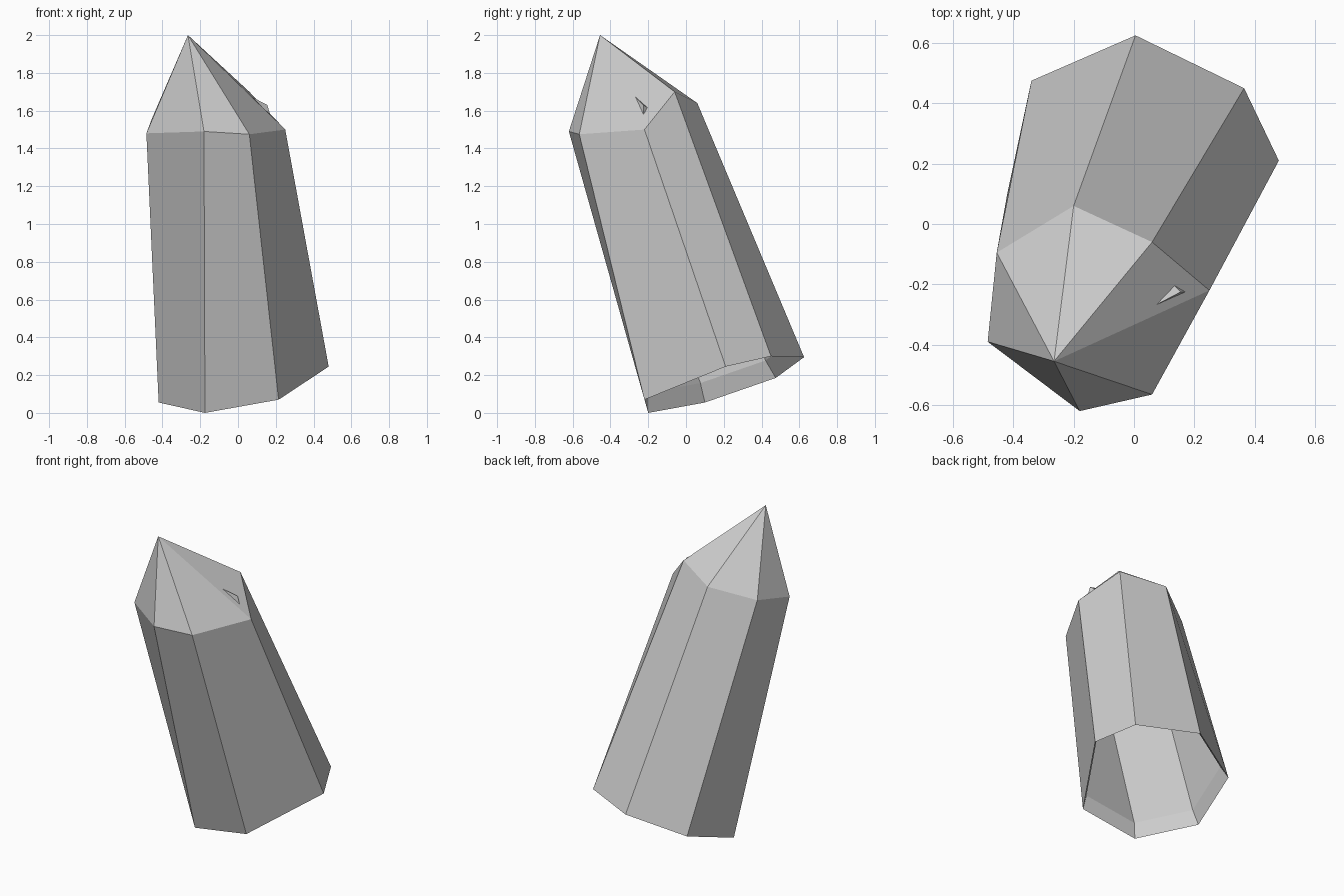
import bpy
import bmesh
from mathutils import Vector

cube = bpy.data.objects.get("Cube")
if cube:
    bpy.data.objects.remove(cube, do_unlink=True)

# One plain stone colour
stone = bpy.data.materials.new("stone_grey")
stone.use_nodes = True
GREY = (0.6, 0.6, 0.6, 1)
stone.diffuse_color = GREY
stone.node_tree.nodes["Principled BSDF"].inputs["Base Color"].default_value = GREY

# Matching corners of the seven-sided leaning prism, counterclockwise
FOOT = [(-0.42, 0.10, 0.055), (-0.175, -0.20, 0.0), (0.215, -0.22, 0.07),
        (0.48, 0.21, 0.245), (0.365, 0.45, 0.30), (0.005, 0.625, 0.295),
        (-0.34, 0.475, 0.185)]
SHOULDER = [(-0.485, -0.39, 1.48), (-0.18, -0.62, 1.49), (0.06, -0.565, 1.475),
            (0.25, -0.22, 1.50), (0.06, -0.06, 1.70), (-0.20, 0.06, 1.64),
            (-0.455, -0.095, 1.56)]
APEX = Vector((-0.265, -0.455, 2.0))


def centre(ring):
    return sum((Vector(p) for p in ring), Vector()) / len(ring)


def shrink(ring, factor, shift):
    """Scale a ring about its centre, then slide it."""
    c = centre(ring)
    return [c + (Vector(p) - c) * factor + shift for p in ring]


def bridge(bm, lower, upper):
    n = len(lower)
    for i in range(n):
        j = (i + 1) % n
        bm.faces.new((lower[i], lower[j], upper[j], upper[i]))


def cap(bm, ring, tip):
    for i in range(len(ring)):
        bm.faces.new((ring[i], ring[(i + 1) % len(ring)], tip))


def finish(bm, name):
    bmesh.ops.recalc_face_normals(bm, faces=bm.faces)
    mesh = bpy.data.meshes.new(name)
    bm.to_mesh(mesh)
    bm.free()
    mesh.materials.append(stone)
    obj = bpy.data.objects.new(name, mesh)
    bpy.context.collection.objects.link(obj)
    return obj


# Crystal: outer walls and point, bevelled rim and hollow inside
axis = (centre(SHOULDER) - centre(FOOT)).normalized()
bm = bmesh.new()
rings = [[bm.verts.new(p) for p in ring] for ring in (
    SHOULDER, FOOT,
    shrink(FOOT, 0.92, axis * 0.1),
    shrink(SHOULDER, 0.9, axis * -0.05))]
for a, b in zip(rings, rings[1:]):
    bridge(bm, a, b)
cap(bm, rings[0], bm.verts.new(APEX))
cap(bm, rings[-1], bm.verts.new(APEX - axis * 0.15))
finish(bm, "crystal_shell")

# Small splinter standing out of the pointed end
bm = bmesh.new()
base = [bm.verts.new(p) for p in ((0.06, -0.275, 1.68), (0.17, -0.225, 1.58),
                                  (0.125, -0.195, 1.61))]
cap(bm, base, bm.verts.new((0.155, -0.225, 1.63)))
bm.faces.new(base)
finish(bm, "splinter")
